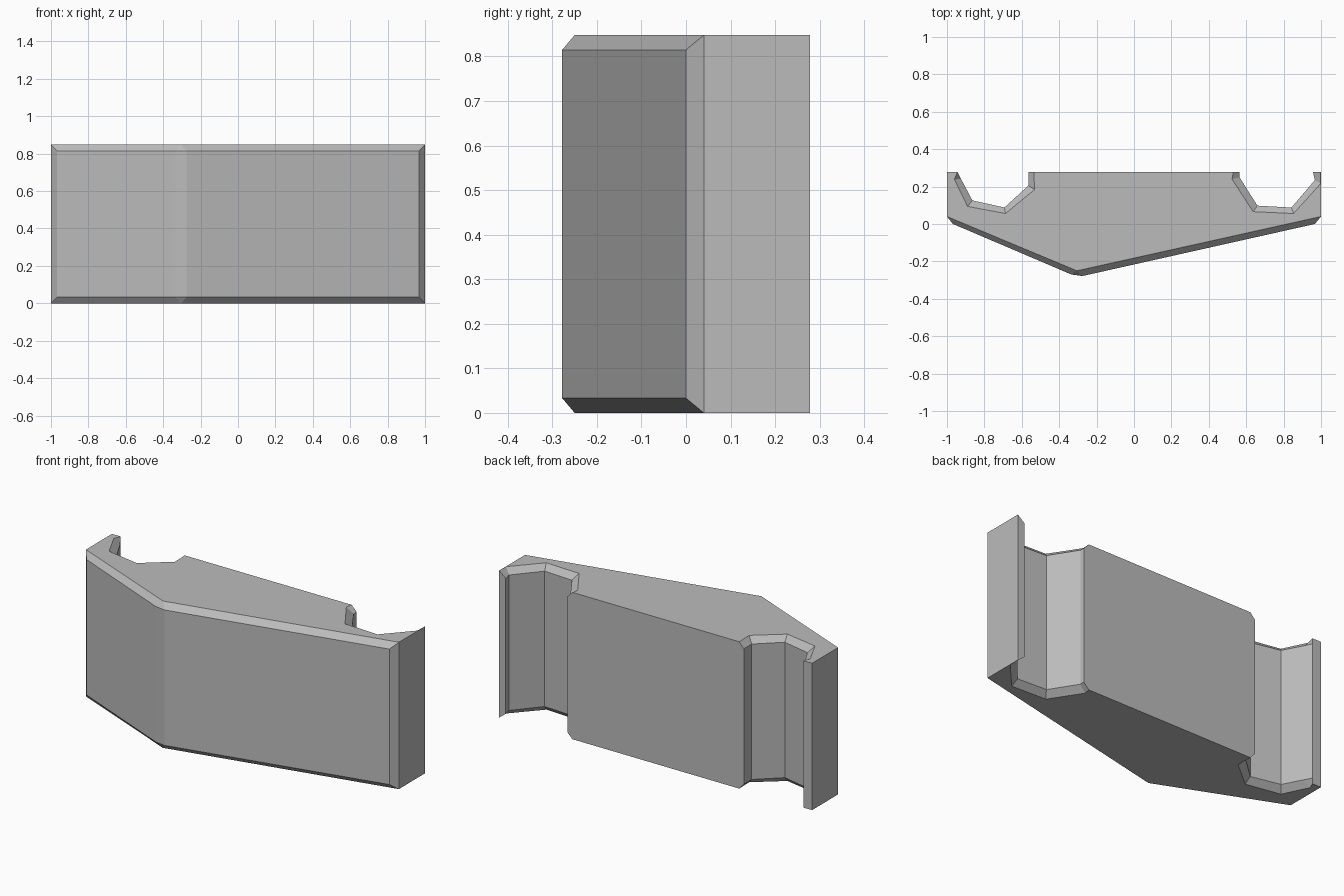
import bpy
import bmesh

cube = bpy.data.objects.get("Cube")
if cube:
    bpy.data.objects.remove(cube, do_unlink=True)

HEIGHT, BEVEL, BACK = 0.848, 0.033, 0.278

# Plan outline, counterclockwise: (full-section x, y, end-cap x, y)
front = [
    (-1, 0.04, -1, 0.04), (-0.968, 0, -1, 0.04),
    (-0.335, -0.27, -0.305, -0.25), (-0.275, -BACK, -0.305, -0.25),
    (0.967, 0, 1, 0.04), (1, 0.04, 1, 0.04),
]
left_pocket = [
    (1, BACK, 1, BACK), (0.957, BACK, 0.998, BACK), (0.967, 0.235, 0.998, 0.216),
    (0.842, 0.088, 0.853, 0.056), (0.66, 0.098, 0.637, 0.066),
    (0.564, 0.25, 0.524, 0.24), (0.564, BACK, 0.531, BACK),
]
right_pocket = [
    (-0.564, BACK, -0.535, BACK), (-0.564, 0.206, -0.532, 0.184),
    (-0.693, 0.088, -0.687, 0.056), (-0.864, 0.126, -0.89, 0.094),
    (-0.925, 0.241, -0.96, 0.238), (-0.944, BACK, -0.944, BACK),
    (-1, BACK, -1, BACK),
]
outline = front + left_pocket + right_pocket

# Stack cap, section, section, cap and bridge them
bm = bmesh.new()
rings = []
for z, cap in ((0, True), (BEVEL, False), (HEIGHT - BEVEL, False), (HEIGHT, True)):
    rings.append([bm.verts.new((p[2], p[3], z) if cap else (p[0], p[1], z))
                  for p in outline])
n = len(outline)
for low, high in zip(rings, rings[1:]):
    for i in range(n):
        j = (i + 1) % n
        bm.faces.new((low[i], low[j], high[j], high[i]))
bm.faces.new(rings[0][::-1])
bm.faces.new(rings[-1])
bmesh.ops.remove_doubles(bm, verts=bm.verts[:], dist=0.0005)
bmesh.ops.recalc_face_normals(bm, faces=bm.faces[:])

mesh = bpy.data.meshes.new("notched_panel")
bm.to_mesh(mesh)
bm.free()
panel = bpy.data.objects.new("notched_panel", mesh)
bpy.context.scene.collection.objects.link(panel)

# Single flat grey
grey = bpy.data.materials.new("plain grey")
grey.use_nodes = True
colour = (0.5, 0.5, 0.5, 1)
grey.diffuse_color = colour
grey.node_tree.nodes["Principled BSDF"].inputs["Base Color"].default_value = colour
mesh.materials.append(grey)
